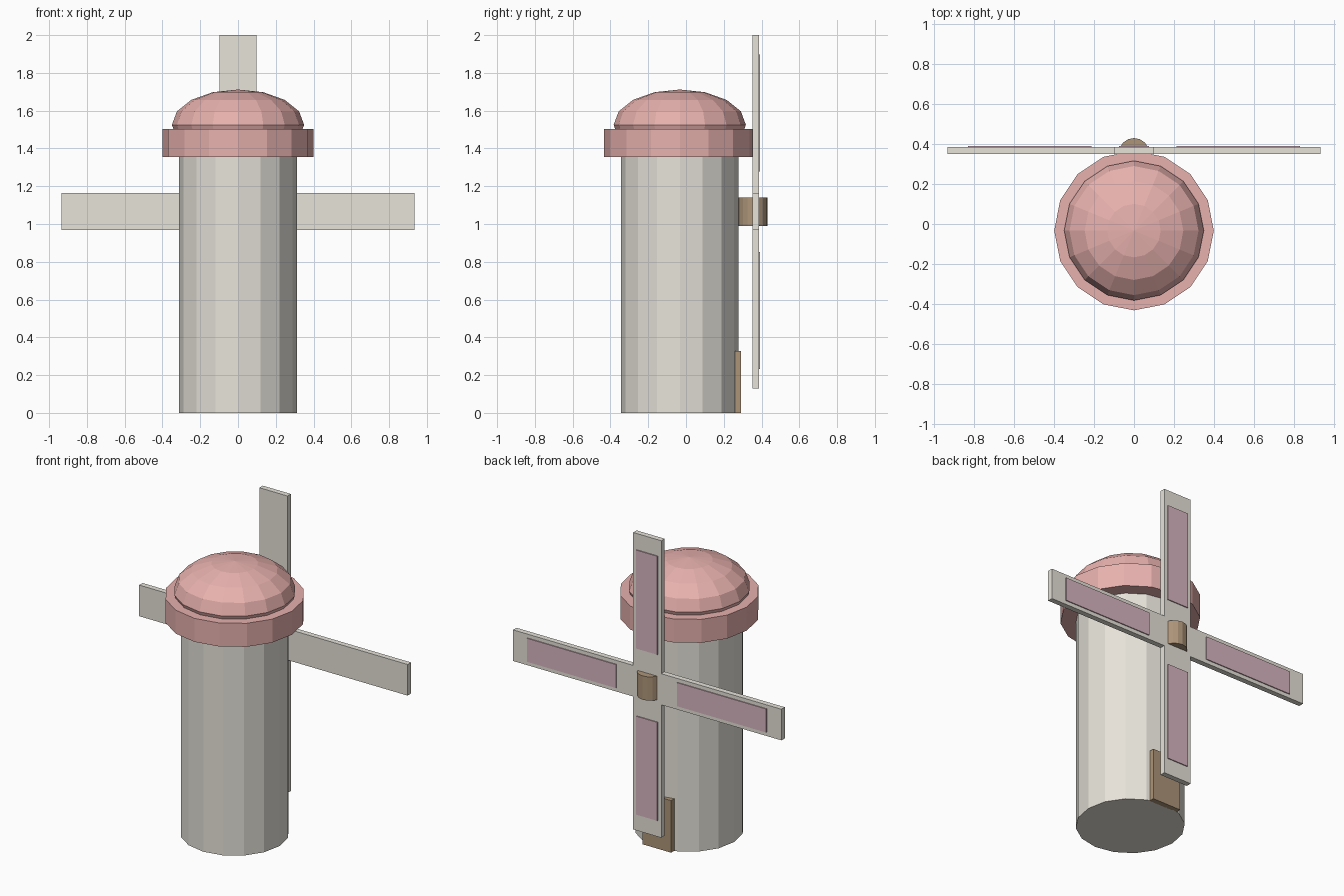
import bpy, bmesh, math
from mathutils import Matrix, Vector

if "Cube" in bpy.data.objects:
    bpy.data.objects.remove(bpy.data.objects["Cube"])

CY = -0.033      # tower axis
HUB_Z = 1.065    # sail centre height


def material(name, rgb):
    m = bpy.data.materials.new(name)
    m.diffuse_color = (*rgb, 1)
    m.use_nodes = True
    m.node_tree.nodes["Principled BSDF"].inputs["Base Color"].default_value = m.diffuse_color
    return m


CREAM = material("cream", (0.80, 0.77, 0.70))
RED = material("soft_red", (0.80, 0.44, 0.42))
BROWN = material("brown", (0.42, 0.30, 0.19))
MAUVE = material("mauve", (0.70, 0.47, 0.54))


def finish(name, bm, mat):
    bmesh.ops.recalc_face_normals(bm, faces=bm.faces)
    me = bpy.data.meshes.new(name)
    bm.to_mesh(me)
    bm.free()
    me.materials.append(mat)
    ob = bpy.data.objects.new(name, me)
    bpy.context.collection.objects.link(ob)
    return ob


def cylinder(name, y, r, z0, z1, mat):
    bm = bmesh.new()
    bmesh.ops.create_cone(bm, cap_ends=True, segments=16, radius1=r, radius2=r,
                          depth=z1 - z0,
                          matrix=Matrix.Translation((0, y, (z0 + z1) / 2)))
    return finish(name, bm, mat)


def box(name, lo, hi, mat):
    lo, hi = Vector(lo), Vector(hi)
    bm = bmesh.new()
    bmesh.ops.create_cube(bm, size=1, matrix=Matrix.Translation((lo + hi) / 2)
                          @ Matrix.Diagonal((*(hi - lo), 1)))
    return finish(name, bm, mat)


# Tower and cap rim
cylinder("tower", CY, 0.312, 0, 1.36, CREAM)
cylinder("cap_rim", CY, 0.4, 1.355, 1.503, RED)

# Flattened dome
bm = bmesh.new()
bmesh.ops.create_uvsphere(bm, u_segments=16, v_segments=8, radius=1,
                          matrix=Matrix.Translation((0, CY, 1.525))
                          @ Matrix.Diagonal((0.35, 0.35, 0.187, 1)))
finish("cap_dome", bm, RED)

# Cross of four sails: one outline, extruded
L, W = 0.935, 0.098
bm = bmesh.new()
verts = []
for k in range(4):
    rot = Matrix.Rotation(k * math.pi / 2, 4, 'Y')
    for x, z in ((L, W), (L, -W), (W, -W)):
        verts.append(bm.verts.new(rot @ Vector((x, 0, z)) + Vector((0, 0.352, HUB_Z))))
face = bm.faces.new(verts)
ext = bmesh.ops.extrude_face_region(bm, geom=[face], use_keep_orig=True)
bmesh.ops.translate(bm, vec=(0, 0.034, 0),
                    verts=[v for v in ext["geom"] if isinstance(v, bmesh.types.BMVert)])
finish("sail_frame", bm, CREAM)

# Cloth panel on each sail
for k in range(4):
    ob = box(f"sail_cloth_{k + 1}", (0.213, 0.38, -0.074), (0.833, 0.392, 0.074), MAUVE)
    ob.data.transform(Matrix.Translation((0, 0, HUB_Z))
                      @ Matrix.Rotation(k * math.pi / 2, 4, 'Y'))

# Hub and door
cylinder("hub", 0.355, 0.076, 0.99, 1.14, BROWN)
box("door", (-0.1, 0.257, 0), (0.1, 0.291, 0.328), BROWN)
